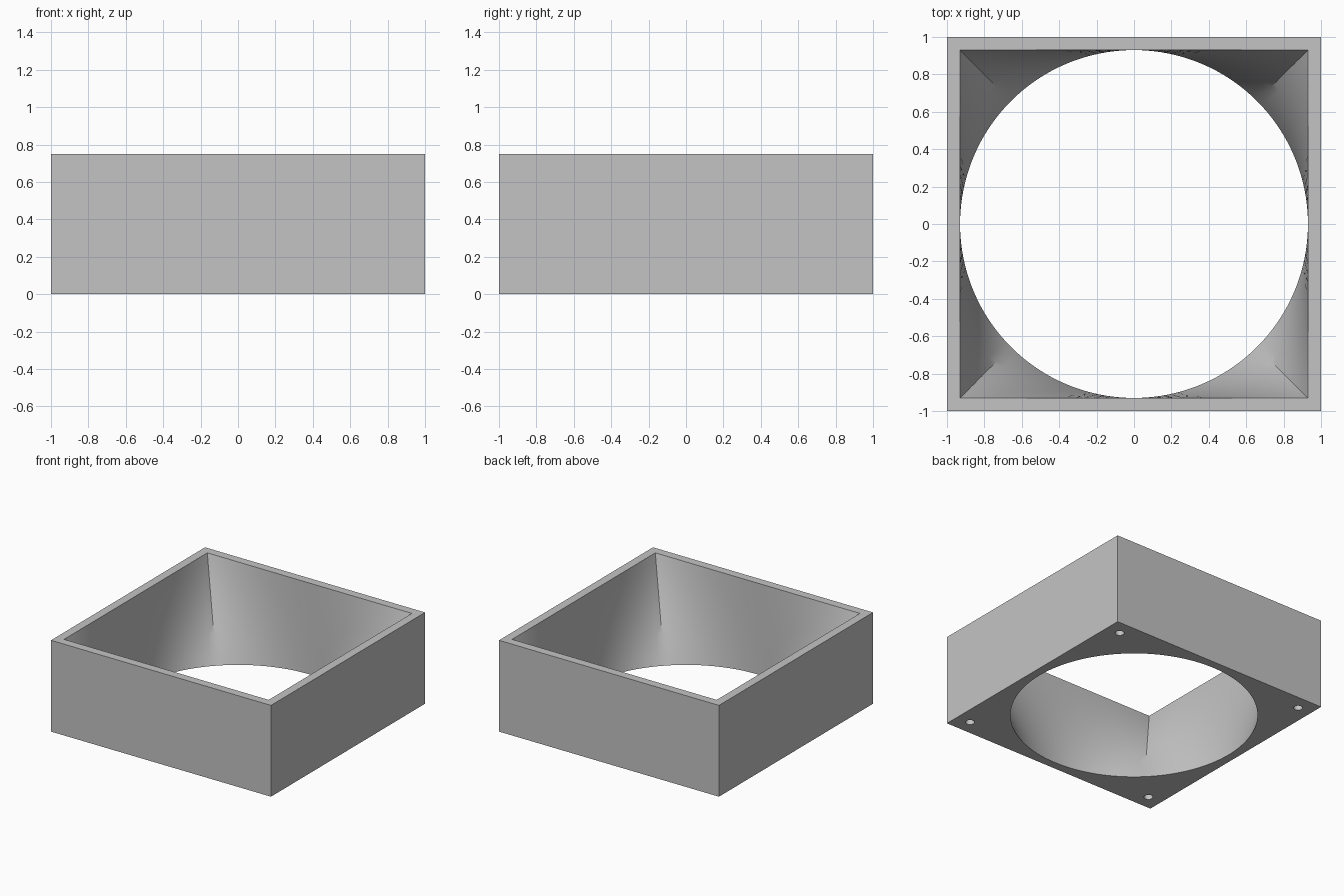
import bpy
import bmesh
from math import pi, cos, sin

cube = bpy.data.objects.get("Cube")
if cube:
    bpy.data.objects.remove(cube, do_unlink=True)

HEIGHT = 0.75
OPENING = 0.93      # half side of the square mouth and radius of the round mouth
SEGMENTS = 128
LEVELS = 14
HOLE_POS, HOLE_RADIUS, HOLE_DEPTH = 0.877, 0.034, 0.17

grey = bpy.data.materials.new("plain grey")
grey.use_nodes = True
grey.diffuse_color = (0.55, 0.55, 0.55, 1)
grey.node_tree.nodes["Principled BSDF"].inputs["Base Color"].default_value = grey.diffuse_color


def square_point(i, half):
    """Point i on a square outline, evenly spaced along each side."""
    side, step = divmod(i, SEGMENTS // 4)
    along = half * (2 * step / (SEGMENTS // 4) - 1)
    a = side * pi / 2
    return half * cos(a) - along * sin(a), half * sin(a) + along * cos(a)


def circle_point(i, radius):
    a = 2 * pi * i / SEGMENTS - pi / 4
    return radius * cos(a), radius * sin(a)


def add_ring(bm, points, z):
    return [bm.verts.new((x, y, z)) for x, y in points]


# Duct body: square outside, inner wall blending from square to round
bm = bmesh.new()
ids = range(SEGMENTS)
outer = [square_point(i, 1) for i in ids]
mouth = [square_point(i, OPENING) for i in ids]
round_end = [circle_point(i, OPENING) for i in ids]
rings = [add_ring(bm, outer, 0), add_ring(bm, outer, HEIGHT)]
for level in range(LEVELS + 1):
    t = level / LEVELS
    blend = [(p[0] + (q[0] - p[0]) * t, p[1] + (q[1] - p[1]) * t)
             for p, q in zip(mouth, round_end)]
    rings.append(add_ring(bm, blend, HEIGHT * (1 - t)))
for k, lower in enumerate(rings):
    upper = rings[(k + 1) % len(rings)]
    for i in ids:
        j = (i + 1) % SEGMENTS
        bm.faces.new((lower[i], lower[j], upper[j], upper[i]))
bmesh.ops.recalc_face_normals(bm, faces=bm.faces)
mesh = bpy.data.meshes.new("duct_adapter")
bm.to_mesh(mesh)
bm.free()
mesh.materials.append(grey)
body = bpy.data.objects.new("duct_adapter", mesh)
bpy.context.collection.objects.link(body)

# Blind screw holes in the four bottom corners
cutters = []
for sx in (-1, 1):
    for sy in (-1, 1):
        bpy.ops.mesh.primitive_cylinder_add(
            vertices=32, radius=HOLE_RADIUS, depth=2 * HOLE_DEPTH,
            location=(sx * HOLE_POS, sy * HOLE_POS, 0))
        cutter = bpy.context.object
        cutter.name = "screw_hole_cutter"
        cutter.hide_render = True
        cutter.data.materials.append(grey)
        cutters.append(cutter)
        cut = body.modifiers.new("screw_hole", "BOOLEAN")
        cut.operation = "DIFFERENCE"
        cut.solver = "EXACT"
        cut.object = cutter

bpy.ops.object.select_all(action="DESELECT")
body.select_set(True)
bpy.context.view_layer.objects.active = body
for name in [m.name for m in body.modifiers]:
    bpy.ops.object.modifier_apply(modifier=name)
for cutter in cutters:
    bpy.data.objects.remove(cutter, do_unlink=True)

bpy.ops.object.shade_smooth_by_angle(angle=pi / 6)
